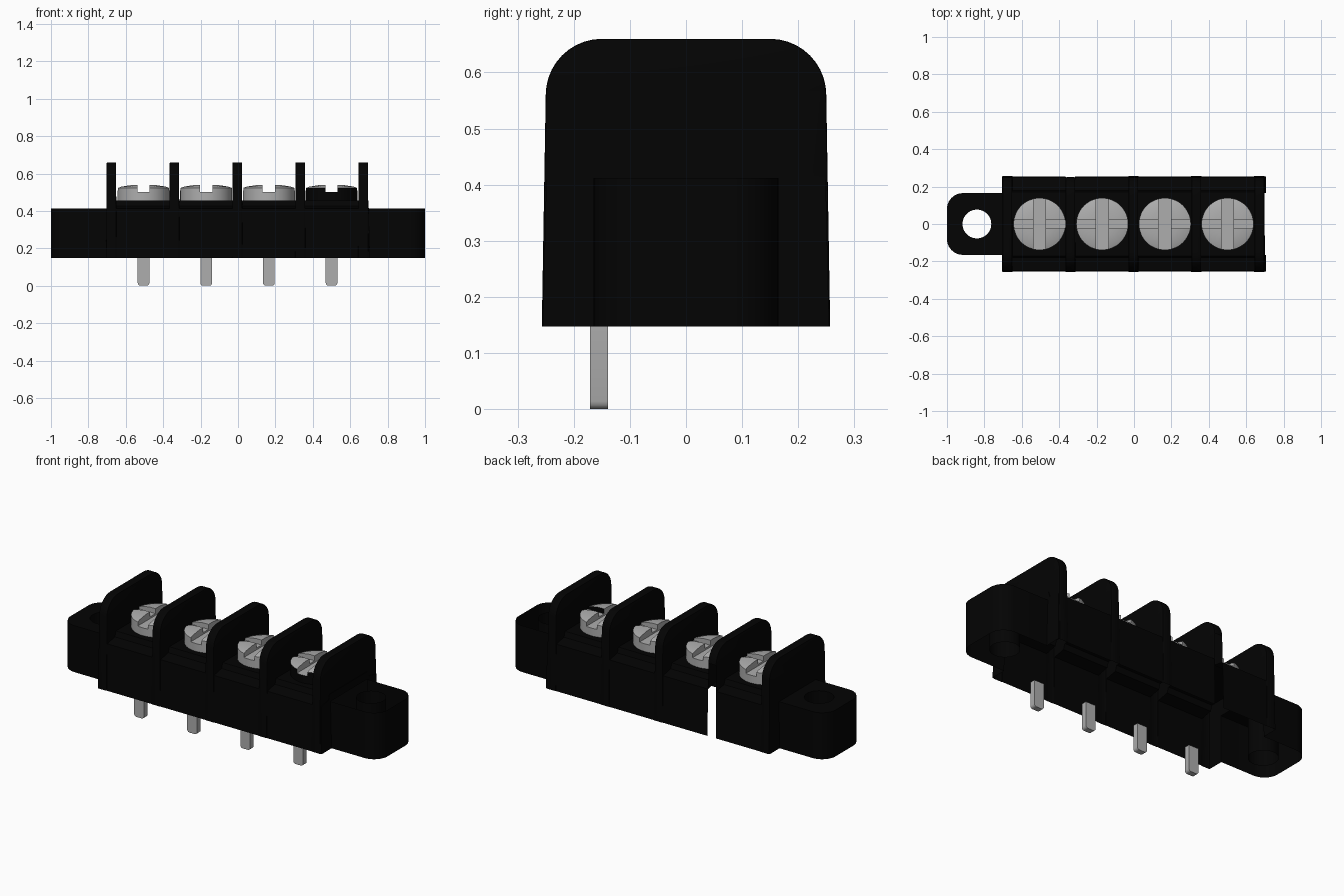
import bpy, bmesh, math
from mathutils import Vector

if "Cube" in bpy.data.objects:
    bpy.data.objects.remove(bpy.data.objects["Cube"], do_unlink=True)


def material(name, value, rough):
    m = bpy.data.materials.new(name)
    m.use_nodes = True
    color = (value, value, value, 1)
    m.diffuse_color = color
    bsdf = m.node_tree.nodes["Principled BSDF"]
    bsdf.inputs["Base Color"].default_value = color
    bsdf.inputs["Roughness"].default_value = rough
    return m


BLACK = material("black plastic", 0.001, 0.6)
SILVER = material("silver metal", 0.42, 0.5)


def finish(name, bm, mat):
    mesh = bpy.data.meshes.new(name)
    bm.to_mesh(mesh)
    bm.free()
    mesh.materials.append(mat)
    ob = bpy.data.objects.new(name, mesh)
    bpy.context.collection.objects.link(ob)
    return ob


def smooth(ob):
    bpy.ops.object.select_all(action="DESELECT")
    ob.select_set(True)
    bpy.context.view_layer.objects.active = ob
    bpy.ops.object.shade_smooth_by_angle(angle=math.radians(35))


def arc(cx, cy, r, start, end, n=10):
    angles = [math.radians(start + (end - start) * i / n) for i in range(n + 1)]
    return [(cx + r * math.cos(a), cy + r * math.sin(a)) for a in angles]


def extrude(points, vec):
    """Solid made by sweeping a flat outline along a vector."""
    bm = bmesh.new()
    face = bm.faces.new([bm.verts.new(p) for p in points])
    out = bmesh.ops.extrude_face_region(bm, geom=[face])["geom"]
    bmesh.ops.translate(bm, vec=vec, verts=[v for v in out if isinstance(v, bmesh.types.BMVert)])
    bmesh.ops.recalc_face_normals(bm, faces=bm.faces)
    return bm


def box(bm, x, y, z):
    """Add a box spanning the given ranges."""
    verts = bmesh.ops.create_cube(bm, size=1)["verts"]
    for v in verts:
        v.co = Vector([(r[0] + r[1]) / 2 + c * (r[1] - r[0])
                       for r, c in zip((x, y, z), v.co)])


def combine(ob, tools, operation):
    """Apply a boolean with each tool in turn."""
    for tool in tools:
        mod = ob.modifiers.new("boolean", "BOOLEAN")
        mod.operation, mod.solver, mod.object = operation, "EXACT", tool
    bpy.context.view_layer.update()
    mesh = bpy.data.meshes.new_from_object(ob.evaluated_get(bpy.context.evaluated_depsgraph_get()))
    ob.modifiers.clear()
    ob.data = mesh


BASE = 0.147
EAR_TOP = 0.412
PITCH = 0.335
SCREWS = [-0.505 + PITCH * i for i in range(4)]
BARRIERS = [-0.677 + 0.3367 * i for i in range(5)]

# Body block with drafted sides and a raised pad under the screws
half = [(0.255, BASE), (0.249, EAR_TOP), (0.18, 0.425), (0.17, 0.455)]
profile = half + [(-y, z) for y, z in reversed(half)]
bm = extrude([(-0.706, y, z) for y, z in profile], (1.412, 0, 0))
for v in bm.verts:
    if v.co.z > BASE + 0.01:
        v.co.x *= 0.989
body = finish("body", bm, BLACK)

# Barrier walls with rounded tops, thinner towards the top
right = [(0.257, BASE)] + arc(0.15, 0.56, 0.1, 0, 90)
wall = right + [(-y, z) for y, z in reversed(right)]
additions = []
for x in BARRIERS:
    bm = extrude([(x - 0.028, y, z) for y, z in wall], (0.056, 0, 0))
    for v in bm.verts:
        if v.co.z > BASE + 0.01:
            v.co.x = x + (v.co.x - x) * 0.9
    rims = [e for e in bm.edges if abs(e.verts[0].co.x - e.verts[1].co.x) < 0.01
            and max(v.co.z for v in e.verts) > BASE + 0.01]
    bmesh.ops.bevel(bm, geom=rims, offset=0.004, segments=2, profile=0.5, affect="EDGES")
    additions.append(finish("barrier", bm, BLACK))

# Mounting ears with rounded corners and screw holes
holes = []
for side in (-1, 1):
    outline = ([(0.6, -0.165)] + arc(0.915, -0.08, 0.085, -90, 0)
               + arc(0.915, 0.08, 0.085, 0, 90) + [(0.6, 0.165)])
    bm = extrude([(side * x, y, BASE) for x, y in outline], (0, 0, EAR_TOP - BASE))
    additions.append(finish("ear", bm, BLACK))
    circle = arc(side * 0.84, 0, 0.077, 0, 360, 40)[:-1]
    holes.append(finish("hole_cutter", extrude([(x, y, 0) for x, y in circle], (0, 0, 1)), BLACK))

combine(body, additions, "UNION")
combine(body, holes, "DIFFERENCE")

# The moulding is an open shell: no underside, no left ear top, one slit at the back
bm = bmesh.new()
bm.from_mesh(body.data)
openings = []
for f in bm.faces:
    c, n = f.calc_center_median(), f.normal
    underside = n.z < -0.9 and c.z < BASE + 0.01
    ear_top = n.z > 0.9 and abs(c.z - EAR_TOP) < 0.01 and c.x > 0.72
    slit = n.y > 0.7 and c.z < 0.5 and abs(c.x - BARRIERS[1]) < 0.035
    if underside or ear_top or slit:
        openings.append(f)
bmesh.ops.delete(bm, geom=openings, context="FACES")
bm.to_mesh(body.data)
bm.free()
smooth(body)

# Cutters for the crossed driver slots
bm = bmesh.new()
box(bm, (-0.033, 0.033), (-0.2, 0.2), (0.5, 0.6))
slots = [finish("slot_cutter", bm, SILVER)]
bm = bmesh.new()
box(bm, (-0.2, 0.2), (-0.024, 0.024), (0.51, 0.6))
slots.append(finish("slot_cutter", bm, SILVER))

# Domed screw heads, lathed then slotted
N = 48
HEAD = [(0.139, 0.456), (0.139, 0.523), (0.12, 0.53), (0.07, 0.538)]
for k, x in enumerate(SCREWS):
    bm = bmesh.new()
    rings = [[bm.verts.new((*p, z)) for p in arc(0, 0, r, 0, 360, N)[:-1]] for r, z in HEAD]
    for low, high in zip(rings, rings[1:]):
        for i in range(N):
            j = (i + 1) % N
            bm.faces.new((low[i], low[j], high[j], high[i]))
    bm.faces.new(rings[-1])
    bm.faces.new(rings[0][::-1])
    screw = finish(f"screw_{k + 1}", bm, SILVER)
    combine(screw, slots, "DIFFERENCE")
    if k == 3:
        # The last head has black upright faces on its front half
        screw.data.materials.append(BLACK)
        for f in screw.data.polygons:
            if abs(f.normal.z) < 0.3 and f.center.y < -0.01:
                f.material_index = len(screw.data.materials) - 1
    smooth(screw)
    screw.location.x = x

    # Solder pin below each screw with a narrowed tip
    bm = bmesh.new()
    box(bm, (x - 0.031, x + 0.031), (-0.171, -0.139), (0, BASE + 0.002))
    corners = [e for e in bm.edges if all(v.co.z < 0.01 for v in e.verts)
               and abs(e.verts[0].co.x - e.verts[1].co.x) < 0.01]
    bmesh.ops.bevel(bm, geom=corners, offset=0.014, segments=3, profile=0.5, affect="EDGES")
    smooth(finish(f"pin_{k + 1}", bm, SILVER))

for helper in additions + holes + slots:
    bpy.data.objects.remove(helper, do_unlink=True)
